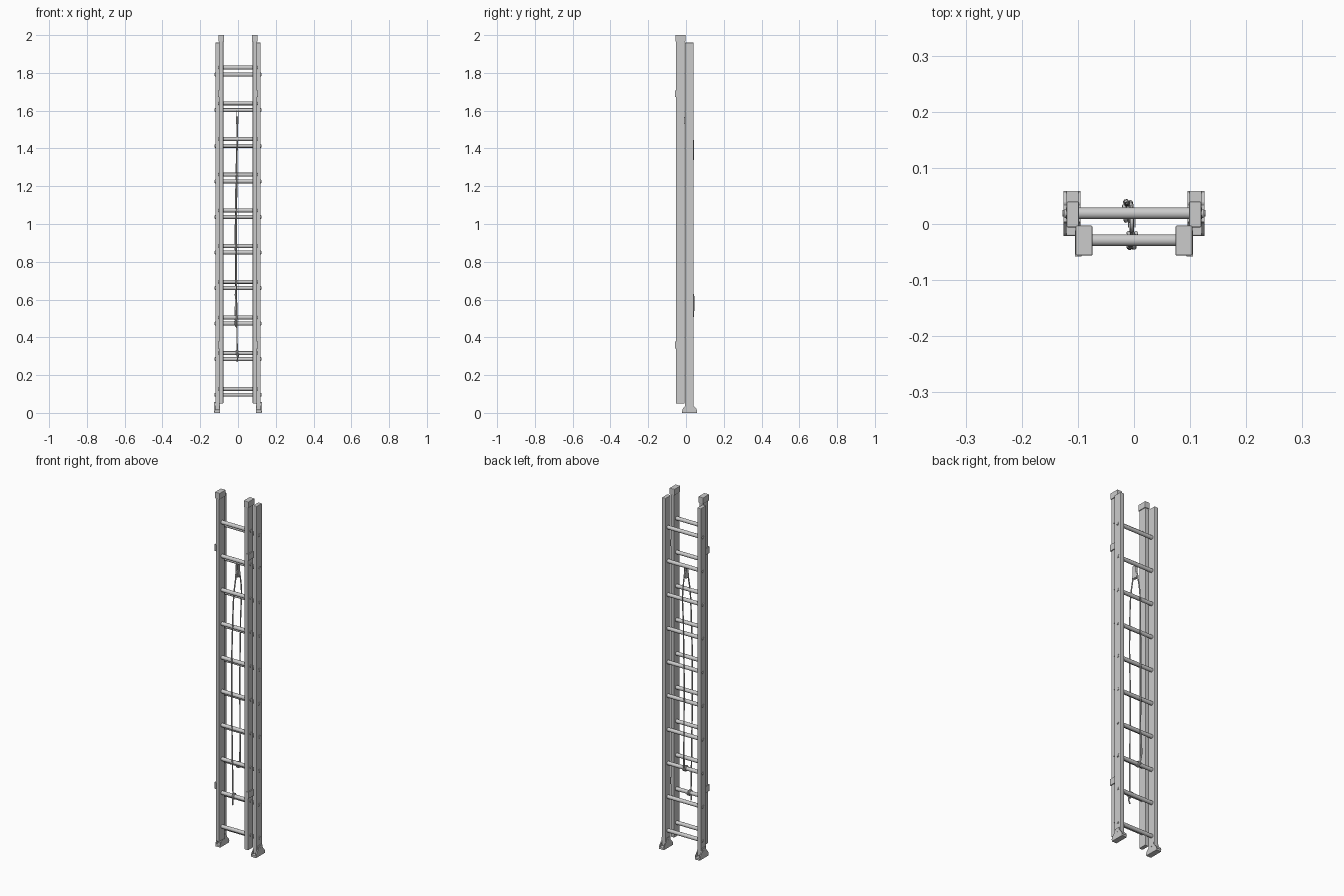
import bpy, bmesh, math
from mathutils import Vector

if "Cube" in bpy.data.objects:
    bpy.data.objects.remove(bpy.data.objects["Cube"])


def finish(bm, name, bevel=0.0, smooth=False):
    bmesh.ops.recalc_face_normals(bm, faces=bm.faces)
    me = bpy.data.meshes.new(name)
    bm.to_mesh(me)
    bm.free()
    ob = bpy.data.objects.new(name, me)
    bpy.context.collection.objects.link(ob)
    if bevel:
        m = ob.modifiers.new("bevel", 'BEVEL')
        m.width, m.segments = bevel, 2
    if smooth:
        bpy.ops.object.select_all(action='DESELECT')
        ob.select_set(True)
        bpy.context.view_layer.objects.active = ob
        bpy.ops.object.shade_smooth_by_angle(angle=math.radians(35))
    return ob


def prism(name, pts, axis, lo, hi, bevel=0.0):
    """Extrude a 2D outline: axis 'x' uses (y, z) points, 'z' uses (x, y)."""
    bm = bmesh.new()
    put = (lambda a, b, t: (t, a, b)) if axis == 'x' else (lambda a, b, t: (a, b, t))
    f = bm.faces.new([bm.verts.new(put(a, b, lo)) for a, b in pts])
    r = bmesh.ops.extrude_face_region(bm, geom=[f])
    d = Vector(put(0, 0, hi - lo))
    bmesh.ops.translate(bm, vec=d, verts=[v for v in r['geom'] if isinstance(v, bmesh.types.BMVert)])
    return finish(bm, name, bevel)


def box(name, x, y, z, bevel=0.0):
    return prism(name, [(y[0], z[0]), (y[1], z[0]), (y[1], z[1]), (y[0], z[1])], 'x', x[0], x[1], bevel)


def rod(name, x0, x1, y, z, r, seg=20):
    pts = [(y + r * math.cos(math.tau * i / seg), z + r * math.sin(math.tau * i / seg)) for i in range(seg)]
    ob = prism(name, pts, 'x', x0, x1)
    bpy.context.view_layer.objects.active = ob
    bpy.ops.object.select_all(action='DESELECT')
    ob.select_set(True)
    bpy.ops.object.shade_smooth_by_angle(angle=math.radians(35))
    return ob


def mirror(ob):
    m = ob.modifiers.new("mirror", 'MIRROR')
    h = bpy.data.objects.get("mirror_centre")
    if not h:
        h = bpy.data.objects.new("mirror_centre", None)
        bpy.context.collection.objects.link(h)
        h.hide_render = True
    m.mirror_object = h
    return ob


def rope(name, pts, r=0.0035):
    cu = bpy.data.curves.new(name, 'CURVE')
    cu.dimensions = '3D'
    cu.bevel_depth, cu.bevel_resolution, cu.resolution_u = r, 2, 6
    cu.use_fill_caps = True
    s = cu.splines.new('BEZIER')
    s.bezier_points.add(len(pts) - 1)
    for b, p in zip(s.bezier_points, pts):
        b.co = p
        b.handle_left_type = b.handle_right_type = 'AUTO'
    ob = bpy.data.objects.new(name, cu)
    bpy.context.collection.objects.link(ob)
    return ob


def coil(name, x, y, z, r, turns, width):
    n = turns * 8
    return rope(name, [(x + width * i / n, y + r * math.cos(math.tau * i / 8),
                        z + r * math.sin(math.tau * i / 8)) for i in range(n + 1)])


# side rails
mirror(box("base_rail", (0.098, 0.120), (-0.006, 0.040), (0.015, 1.96), 0.002))
mirror(box("fly_rail", (0.078, 0.100), (-0.054, -0.007), (0.05, 1.985), 0.002))

# rungs with flared rivet ends outside the rails
for i in range(10):
    zb, zf = 0.096 + 0.1883 * i, 0.127 + 0.1890 * i
    rod("base_rung", -0.121, 0.121, 0.019, zb, 0.0105)
    mirror(rod("base_rung_end", 0.119, 0.1235, 0.019, zb, 0.008))
    rod("fly_rung", -0.100, 0.100, -0.029, zf, 0.0105)
    mirror(rod("fly_rung_end", 0.099, 0.103, -0.029, zf, 0.008))

# end caps on the fly section
mirror(box("fly_cap", (0.074, 0.104), (-0.056, -0.003), (1.965, 2.0), 0.002))

# hinged feet: tread pad with tapered side plates
mirror(box("foot_pad", (0.095, 0.126), (-0.021, 0.059), (0.0, 0.012), 0.002))
plate = [(-0.021, 0.01), (0.059, 0.01), (0.055, 0.022), (0.038, 0.04),
         (0.034, 0.058), (0.004, 0.058), (0.0, 0.04), (-0.017, 0.022)]
mirror(prism("foot_outer_plate", plate, 'x', 0.120, 0.126))
mirror(prism("foot_inner_plate", plate, 'x', 0.095, 0.0985))
mirror(rod("foot_pivot", 0.094, 0.127, 0.019, 0.04, 0.006, 12))

# guide brackets wrapping the fly rail
hook = [(0.094, -0.058), (0.105, -0.058), (0.105, -0.012), (0.100, -0.012), (0.100, -0.054), (0.094, -0.054)]
for z in (0.36, 1.69):
    mirror(prism("guide_bracket", hook, 'z', z - 0.018, z + 0.018))

# pulley hanging from an upper base rung
rod("pulley_wheel", -0.008, 0.000, 0.004, 1.545, 0.018)
for x in (-0.011, 0.001):
    box("pulley_strap", (x, x + 0.002), (-0.006, 0.014), (1.53, 1.60), 0.0)

# hoisting rope: front strand to the fly section, back strand to the base section
rope("hoist_rope", [(-0.004, -0.038, 0.31), (-0.007, -0.040, 0.55), (-0.010, -0.041, 0.9),
                    (-0.006, -0.040, 1.25), (-0.004, -0.016, 1.52), (-0.004, 0.004, 1.566),
                    (-0.004, 0.026, 1.52), (-0.010, 0.036, 1.25), (-0.014, 0.036, 0.95),
                    (-0.012, 0.035, 0.7), (-0.010, 0.034, 0.48)])
coil("fly_rope_knot", -0.010, -0.029, 0.316, 0.0135, 2, 0.014)
coil("base_rope_knot", -0.018, 0.019, 0.4726, 0.0135, 2, 0.014)
rope("fly_rope_tail", [(-0.004, -0.040, 0.315), (-0.002, -0.042, 0.295), (-0.005, -0.038, 0.27)])
rope("base_rope_tail", [(-0.012, 0.033, 0.475), (-0.016, 0.039, 0.52), (-0.013, 0.041, 0.58), (-0.014, 0.040, 0.63)])
